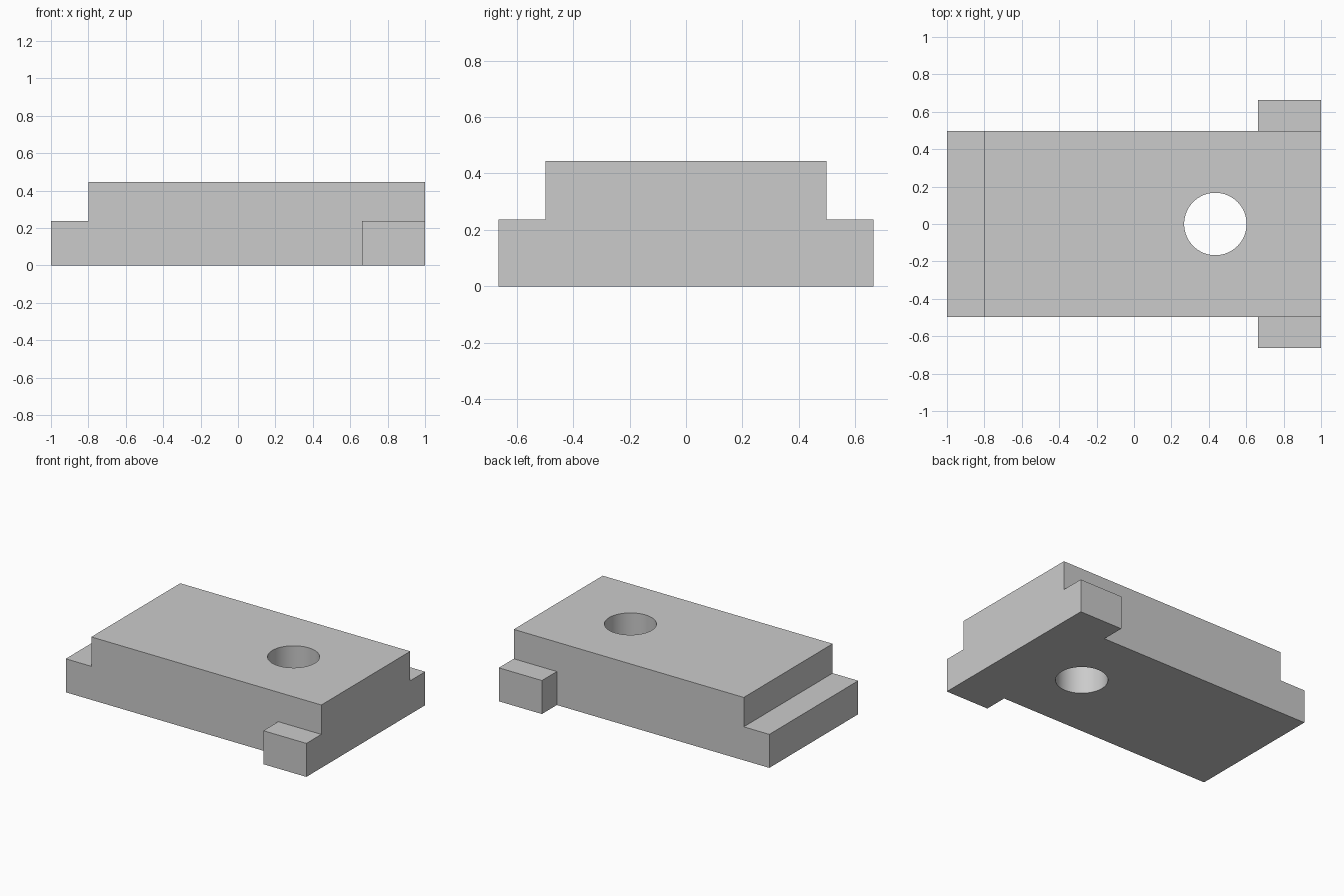
import bpy
import bmesh
from mathutils import Matrix, Vector

default = bpy.data.objects.get("Cube")
if default:
    bpy.data.objects.remove(default, do_unlink=True)

HALF_LENGTH = 1.0
HALF_WIDTH = 0.497
TAB_REACH = 0.664
STEP_X, STEP_Z, TOP_Z = -0.8, 0.237, 0.445
TAB_X = 0.663
HOLE_X, HOLE_RADIUS = 0.435, 0.167

grey = bpy.data.materials.new("light grey")
grey.use_nodes = True
grey.diffuse_color = (0.6, 0.6, 0.6, 1)
grey.node_tree.nodes["Principled BSDF"].inputs["Base Color"].default_value = (0.6, 0.6, 0.6, 1)


def make_object(name, bm):
    bmesh.ops.recalc_face_normals(bm, faces=bm.faces)
    mesh = bpy.data.meshes.new(name)
    bm.to_mesh(mesh)
    bm.free()
    mesh.materials.append(grey)
    obj = bpy.data.objects.new(name, mesh)
    bpy.context.collection.objects.link(obj)
    return obj


def extrude_profile(name, points, y0, y1):
    """Extrude an x-z outline from y0 to y1."""
    bm = bmesh.new()
    face = bm.faces.new([bm.verts.new((x, y0, z)) for x, z in points])
    result = bmesh.ops.extrude_face_region(bm, geom=[face])
    verts = [g for g in result["geom"] if isinstance(g, bmesh.types.BMVert)]
    bmesh.ops.translate(bm, verts=verts, vec=Vector((0, y1 - y0, 0)))
    return make_object(name, bm)


# Stepped body block
body = extrude_profile("body", [
    (-HALF_LENGTH, 0), (HALF_LENGTH, 0), (HALF_LENGTH, TOP_Z),
    (STEP_X, TOP_Z), (STEP_X, STEP_Z), (-HALF_LENGTH, STEP_Z),
], -HALF_WIDTH, HALF_WIDTH)

# Side tabs at the +x end
for name, side in (("right_tab", -1), ("left_tab", 1)):
    extrude_profile(name, [
        (TAB_X, 0), (HALF_LENGTH, 0), (HALF_LENGTH, STEP_Z), (TAB_X, STEP_Z),
    ], side * HALF_WIDTH, side * TAB_REACH)

# Round through hole
bm = bmesh.new()
bmesh.ops.create_cone(bm, cap_ends=True, segments=64, radius1=HOLE_RADIUS,
                      radius2=HOLE_RADIUS, depth=1,
                      matrix=Matrix.Translation((HOLE_X, 0, TOP_Z / 2)))
cutter = make_object("hole_cutter", bm)
cutter.hide_render = True

bpy.ops.object.select_all(action="DESELECT")
body.select_set(True)
bpy.context.view_layer.objects.active = body
cut = body.modifiers.new("hole", "BOOLEAN")
cut.operation = "DIFFERENCE"
cut.solver = "EXACT"
cut.object = cutter
bpy.ops.object.modifier_apply(modifier=cut.name)
bpy.data.objects.remove(cutter, do_unlink=True)
bpy.ops.object.shade_smooth_by_angle()
